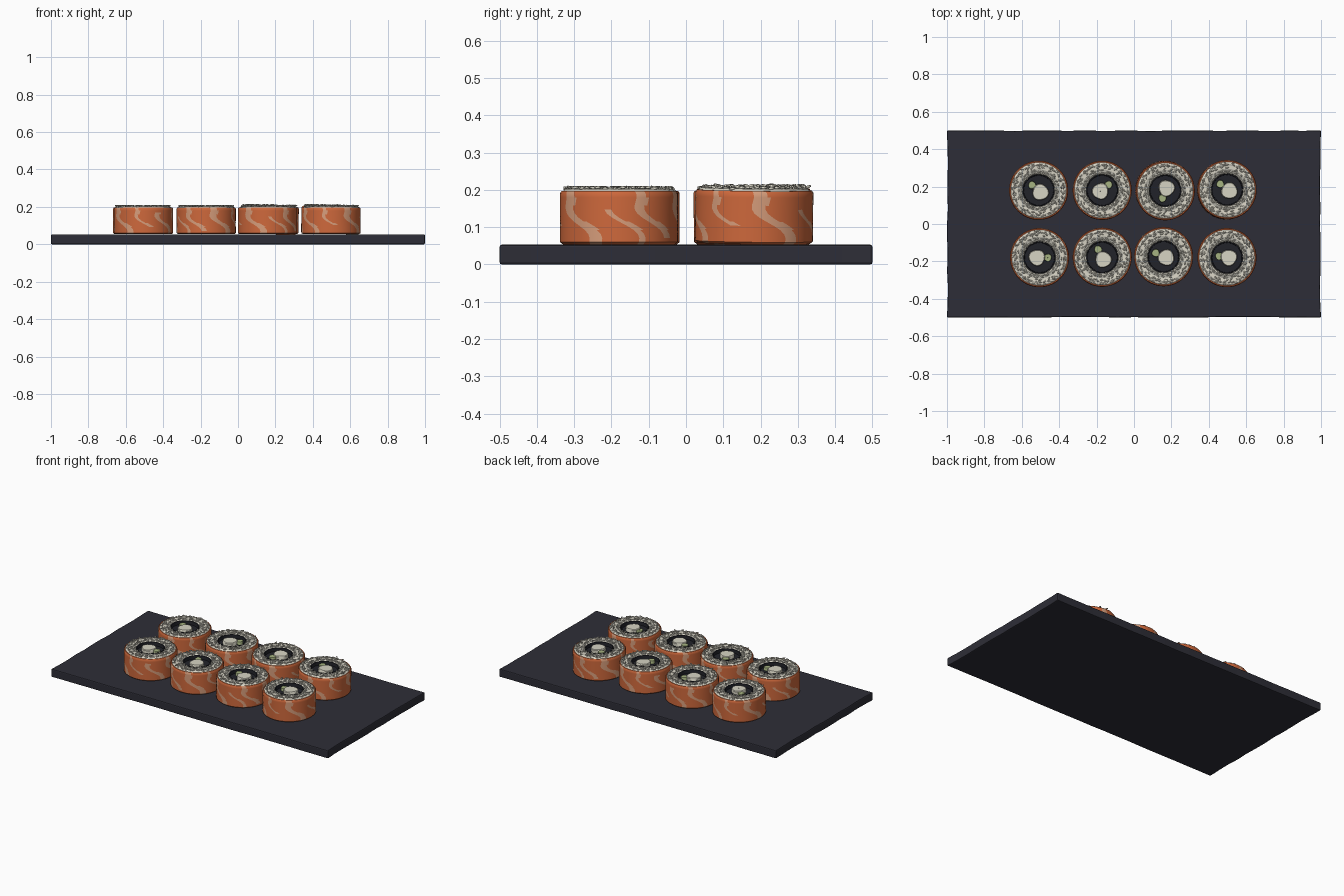
import bpy, bmesh, math, random
from mathutils import Matrix, Vector

random.seed(4)
cube = bpy.data.objects.get("Cube")
if cube:
    bpy.data.objects.remove(cube, do_unlink=True)


def material(name, rgb):
    m = bpy.data.materials.new(name)
    m.use_nodes = True
    m.diffuse_color = (*rgb, 1)
    m.node_tree.nodes["Principled BSDF"].inputs["Base Color"].default_value = (*rgb, 1)
    return m


slate = material("slate", (0.027, 0.027, 0.038))
salmon = material("salmon", (0.62, 0.14, 0.045))
fat = material("salmon_fat", (0.68, 0.34, 0.2))
rice = material("rice", (0.70, 0.67, 0.57))
shade_rice = material("rice_between_grains", (0.42, 0.41, 0.36))
seaweed = material("seaweed", (0.016, 0.017, 0.023))
cream = material("cream_filling", (0.68, 0.66, 0.55))
green = material("cucumber", (0.38, 0.45, 0.22))


def to_mesh(name, bm, *mats):
    bmesh.ops.recalc_face_normals(bm, faces=bm.faces)
    mesh = bpy.data.meshes.new(name)
    bm.to_mesh(mesh)
    bm.free()
    for m in mats:
        mesh.materials.append(m)
    return mesh


def place(name, mesh, loc=(0, 0, 0), rot=(0, 0, 0)):
    obj = bpy.data.objects.new(name, mesh)
    obj.location, obj.rotation_euler = loc, rot
    bpy.context.collection.objects.link(obj)
    return obj


def smooth(obj, angle=40):
    bpy.ops.object.select_all(action="DESELECT")
    obj.select_set(True)
    bpy.context.view_layer.objects.active = obj
    bpy.ops.object.shade_smooth_by_angle(angle=math.radians(angle))


def lathe(profile, sides, twist=lambda z: 0, rule=None):
    """Turn (radius, z) points round z; rule(column, row) gives a material index."""
    bm = bmesh.new()
    rings = []
    for r, z in profile:
        angles = [math.tau * i / sides + twist(z) for i in range(sides)]
        rings.append([bm.verts.new((r * math.cos(a), r * math.sin(a), z)) for a in angles])
    for row, (a, b) in enumerate(zip(rings, rings[1:])):
        for i in range(sides):
            j = (i + 1) % sides
            f = bm.faces.new((a[i], a[j], b[j], b[i]))
            f.material_index = rule(i, row) if rule else 0
    return bm


# Slate board with slightly chipped edges
W, D, TOP = 2.0, 1.0, 0.053
bm = bmesh.new()
bmesh.ops.create_grid(bm, x_segments=22, y_segments=12, size=0.5)
for v in bm.verts:
    v.co = Vector((v.co.x * W, v.co.y * D, 0))
    on_x, on_y = abs(v.co.x) > W / 2 - 0.001, abs(v.co.y) > D / 2 - 0.001
    if on_x != on_y:
        chip = 1 - random.uniform(0, 0.006)
        v.co.x *= chip if on_x else 1
        v.co.y *= chip if on_y else 1
board = place("slate_board", to_mesh("slate_board", bm, slate), (0, 0, TOP))
solid = board.modifiers.new("thickness", "SOLIDIFY")
solid.thickness = TOP
bevel = board.modifiers.new("soft_edge", "BEVEL")
bevel.width, bevel.segments, bevel.limit_method = 0.006, 2, "ANGLE"

# Salmon wrap: sheared columns give slanting wavy fat stripes
H, R, COLS, ROWS = 0.143, 0.158, 108, 12
# start column, width, first row, last row
STRIPES = [(0, 3, 0, 13), (15, 2, 5, 13), (28, 4, 0, 13), (43, 2, 0, 8),
           (52, 3, 2, 13), (67, 4, 0, 13), (82, 2, 4, 13), (94, 3, 0, 10)]


def is_fat(col, row):
    for start, width, low, high in STRIPES:
        w = width + (1 if row % 6 > 3 else 0)
        if low <= row <= high and start <= col < start + w:
            return 1
    return 0


def stripe_twist(z):
    return -5.0 * z + 0.13 * math.sin(z * 55)


wall = [(R, 0.006 + (H - 0.012) * i / ROWS) for i in range(ROWS + 1)]
wrap_profile = [(R - 0.008, 0)] + wall + [(R - 0.004, H), (R - 0.009, H), (R - 0.01, H - 0.02)]
wrap_mesh = to_mesh("salmon_wrap", lathe(wrap_profile, COLS, stripe_twist, is_fat), salmon, fat)

# Rice bed, with shaded furrows between the grain rings
rice_profile = [(0.08, 0), (0.149, 0), (0.149, H), (0.144, 0.148), (0.137, 0.149),
                (0.130, 0.147), (0.112, 0.149), (0.104, 0.147), (0.095, 0.149),
                (0.088, 0.145), (0.085, 0.12)]
rice_mesh = to_mesh("rice_bed", lathe(rice_profile, 48, rule=lambda c, r: int(r in (4, 6, 7))),
                    rice, shade_rice)

# Loose grains lying in rings on the rice
bm = bmesh.new()
for radius, count in ((0.092, 20), (0.104, 30), (0.119, 22), (0.132, 36), (0.142, 28)):
    for i in range(count):
        a = math.tau * (i + random.uniform(-0.3, 0.3)) / count
        r = radius + random.uniform(-0.004, 0.004)
        pos = Vector((r * math.cos(a), r * math.sin(a), random.uniform(0.147, 0.153)))
        turn = Matrix.Rotation(a + math.pi / 2 + random.uniform(-0.8, 0.8), 4, "Z")
        tilt = Matrix.Rotation(random.uniform(-0.25, 0.25), 4, "Y")
        size = Matrix.Diagonal((0.011, 0.0042, 0.004, 1))
        bmesh.ops.create_icosphere(bm, subdivisions=1, radius=1,
                                   matrix=Matrix.Translation(pos) @ turn @ tilt @ size)
grain_mesh = to_mesh("rice_grains", bm, rice)

# Seaweed tube with a sunken floor
nori_mesh = to_mesh("seaweed_tube", lathe([(0.086, 0), (0.086, 0.147), (0.08, 0.147),
                                           (0.079, 0.125), (0.001, 0.125)], 40), seaweed)


def rod(name, radius, top, mat):
    """Filling stick with a softened top edge and a slightly uneven outline."""
    bm = lathe([(radius, 0.1), (radius, top - 0.004), (radius * 0.92, top), (0.0005, top)], 18)
    for v in bm.verts:
        wobble = 1 + 0.05 * math.sin(3 * math.atan2(v.co.y, v.co.x))
        v.co.x *= wobble
        v.co.y *= wobble
    return to_mesh(name, bm, mat)


cream_mesh = rod("cream_filling", 0.044, 0.147, cream)
green_mesh = rod("cucumber_stick", 0.021, 0.143, green)

# Each roll: centre, then offsets of the cream and cucumber
ROLLS = [
    ((-0.51, 0.18), (0.01, -0.01), (-0.035, 0.028)),
    ((-0.17, 0.18), (-0.01, -0.005), (0.034, 0.03)),
    ((0.165, 0.18), (0.007, 0.014), (-0.015, -0.04)),
    ((0.495, 0.182), (0.012, -0.006), (-0.037, 0.03)),
    ((-0.505, -0.18), (-0.014, 0), (0.044, 0)),
    ((-0.17, -0.178), (0.006, -0.012), (-0.022, 0.042)),
    ((0.158, -0.175), (0.014, -0.005), (-0.042, 0.02)),
    ((0.497, -0.18), (0.01, 0), (-0.042, 0.008)),
]
for n, ((x, y), c, g) in enumerate(ROLLS, 1):
    turn = n * 1.3
    tilt = -0.025 if n in (3, 4) else 0
    base = TOP + (0.004 if tilt else 0.001)
    for name, mesh, (dx, dy) in (("salmon_wrap", wrap_mesh, (0, 0)), ("rice_bed", rice_mesh, (0, 0)),
                                 ("rice_grains", grain_mesh, (0, 0)), ("seaweed_tube", nori_mesh, (0, 0)),
                                 ("cream_filling", cream_mesh, c), ("cucumber_stick", green_mesh, g)):
        obj = place(f"{name}_{n}", mesh, (x + dx, y + dy, base), (tilt, 0, turn))
        if n == 1:
            smooth(obj, 60 if mesh is grain_mesh else 40)
